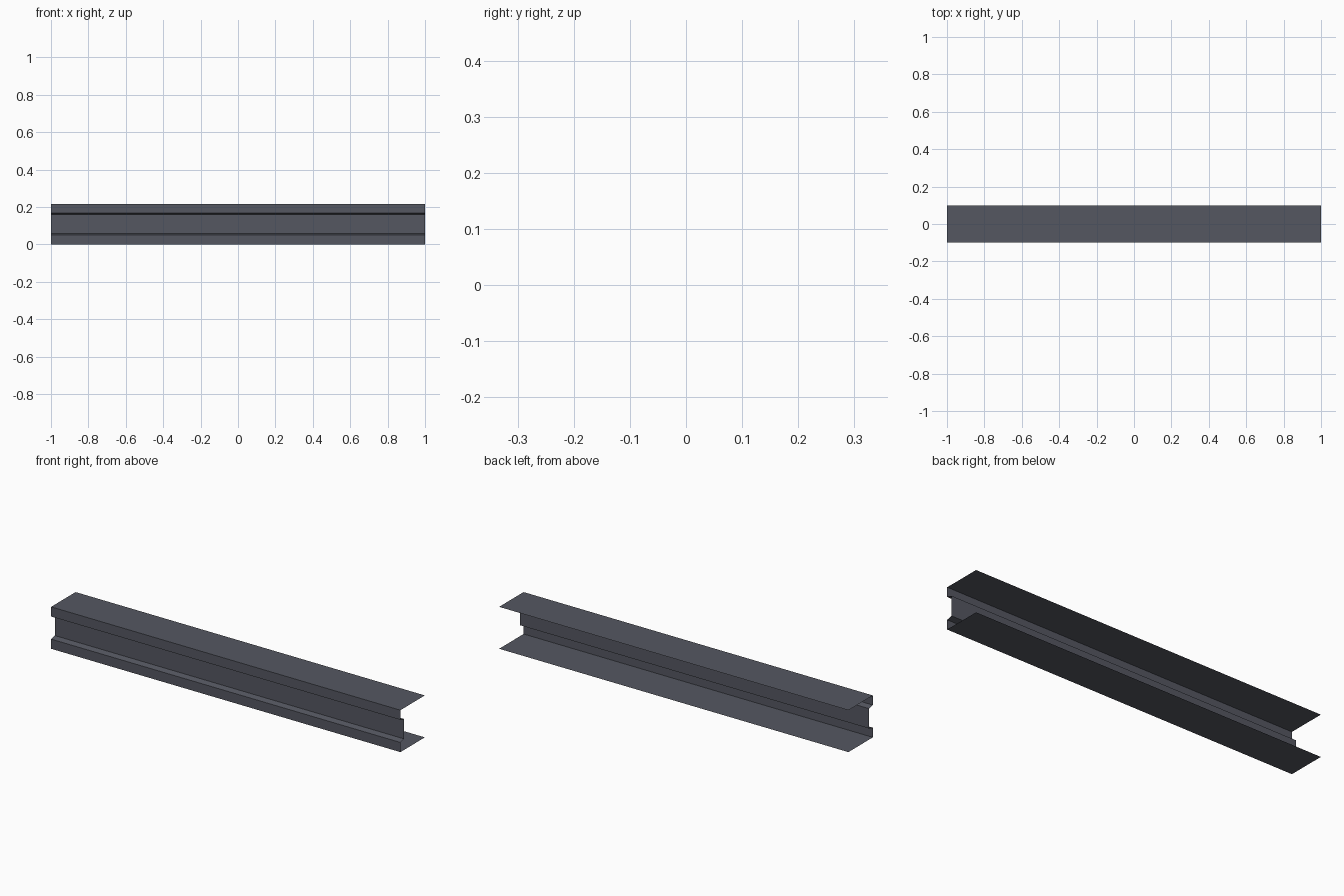
import bpy

if "Cube" in bpy.data.objects:
    bpy.data.objects.remove(bpy.data.objects["Cube"])

# Cross-section of the folded steel sheet: (y, z)
H, LIP, STEP, W = 0.217, 0.05, 0.03, 0.1
lower = [(W, 0), (-W, 0), (-W, LIP), (-W + STEP, LIP + 0.007)]
profile = lower + [(y, H - z) for y, z in reversed(lower)]

# Sweep the section along x as single-sided sheet
n = len(profile)
verts = [(x, y, z) for x in (-1, 1) for y, z in profile]
faces = [(i, i + 1, n + i + 1, n + i) for i in range(n - 1)]
mesh = bpy.data.meshes.new("wall_girt")
mesh.from_pydata(verts, [], faces)
mesh.flip_normals()
obj = bpy.data.objects.new("wall_girt", mesh)
bpy.context.collection.objects.link(obj)

# Dark blue-grey steel
steel = bpy.data.materials.new("dark steel")
steel.diffuse_color = (0.09, 0.095, 0.12, 1)
steel.use_nodes = True
steel.node_tree.nodes["Principled BSDF"].inputs["Base Color"].default_value = steel.diffuse_color
mesh.materials.append(steel)

# Make normals point out of the front web
if mesh.polygons[1].normal.y > 0:
    mesh.flip_normals()
